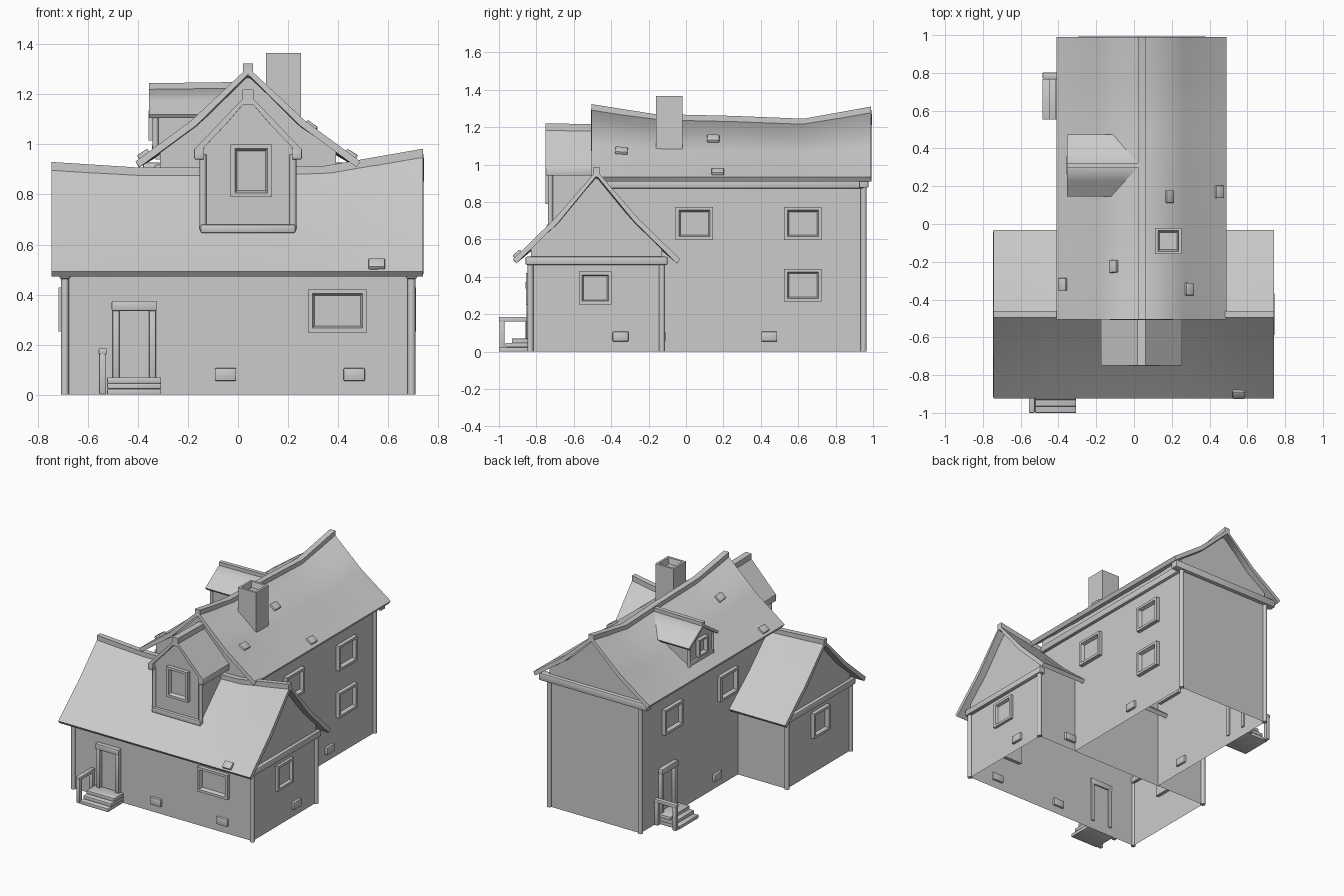
import bpy, bmesh, math
from mathutils import Matrix, Vector

if "Cube" in bpy.data.objects:
    bpy.data.objects.remove(bpy.data.objects["Cube"], do_unlink=True)

grey = bpy.data.materials.new("plain grey")
grey.use_nodes = True
COLOUR = (0.6, 0.6, 0.6, 1)
grey.diffuse_color = COLOUR
grey.node_tree.nodes["Principled BSDF"].inputs["Base Color"].default_value = COLOUR


def finish(name, bm, angle=40, bevel=0, thick=0):
    me = bpy.data.meshes.new(name)
    bm.to_mesh(me)
    bm.free()
    me.materials.append(grey)
    ob = bpy.data.objects.new(name, me)
    bpy.context.collection.objects.link(ob)
    bpy.ops.object.select_all(action="DESELECT")
    ob.select_set(True)
    bpy.context.view_layer.objects.active = ob
    if thick:
        m = ob.modifiers.new("thickness", "SOLIDIFY")
        m.thickness, m.offset = thick, -1
        bpy.ops.object.modifier_apply(modifier=m.name)
    if bevel:
        m = ob.modifiers.new("soft edges", "BEVEL")
        m.width, m.segments = bevel, 2
        bpy.ops.object.modifier_apply(modifier=m.name)
    bpy.ops.object.shade_smooth_by_angle(angle=math.radians(angle))
    return ob


def box(name, lo, hi, mat=Matrix(), bevel=0.005):
    lo, hi = Vector(lo), Vector(hi)
    bm = bmesh.new()
    bmesh.ops.create_cube(bm, size=1, matrix=mat @ Matrix.Translation((lo + hi) / 2)
                          @ Matrix.Diagonal((*(hi - lo), 1)))
    return finish(name, bm, bevel=bevel)


def post(name, x, y, z0, z1, r=0.016):
    bm = bmesh.new()
    bmesh.ops.create_cone(bm, cap_ends=True, segments=10, radius1=r, radius2=r, depth=z1 - z0,
                          matrix=Matrix.Translation((x, y, (z0 + z1) / 2)))
    return finish(name, bm)


def lerp(points, v):
    for (a, za), (b, zb) in zip(points, points[1:]):
        if v <= b or b == points[-1][0]:
            return za + (zb - za) * (v - a) / (b - a)


class Gable:
    """A pitched volume; ridge is a list of (distance along, height)."""

    def __init__(self, name, axis, centre, half, eave, ridge, knee=0.44):
        self.name, self.axis, self.centre = name, axis, centre
        self.half, self.eave, self.ridge, self.knee = half, eave, ridge, knee

    def point(self, u, v, z):
        return Vector((self.centre + u, v, z) if self.axis == "y" else (v, self.centre + u, z))

    def height(self, u, v):
        f = lerp([(0, 1), (0.5, self.knee), (1, 0)], min(abs(u) / self.half, 1))
        return self.eave + (lerp(self.ridge, v) - self.eave) * f

    def roof(self, thick=0.028, nv=8):
        bm = bmesh.new()
        v0, v1 = self.ridge[0][0], self.ridge[-1][0]
        rows = []
        for j in range(nv + 1):
            v = v0 + (v1 - v0) * j / nv
            rows.append([bm.verts.new(self.point(u, v, self.height(u, v))) for u in
                         (self.half * i / 2 for i in range(-2, 3))])
        for r, s in zip(rows, rows[1:]):
            for i in range(4):
                f = bm.faces.new((r[i], r[i + 1], s[i + 1], s[i]))
                f.normal_update()
                if f.normal.z < 0:
                    f.normal_flip()
        finish(self.name + "_roof", bm, angle=88, thick=thick)

    def walls(self, half, v0, v1, base):
        bm = bmesh.new()
        us = [-half, -self.half / 2, 0, self.half / 2, half]
        ends = []
        for v in (v0, v1):
            pts = [(-half, base)] + [(u, self.height(u, v) - 0.018) for u in us] + [(half, base)]
            ends.append([bm.verts.new(self.point(u, v, z)) for u, z in pts])
            bm.faces.new(ends[-1])
        a, b = ends
        for i, k in ((0, 1), (-2, -1)):
            bm.faces.new((a[i], a[k], b[k], b[i]))
        bmesh.ops.recalc_face_normals(bm, faces=bm.faces)
        finish(self.name + "_walls", bm, angle=25)

    def ridge_beam(self, w=0.02, low=0.035, high=0.015):
        bm = bmesh.new()
        rings = [[bm.verts.new(self.point(u, v, z + d)) for u, d in
                  ((-w, -low), (w, -low), (w, high), (-w, high))] for v, z in self.ridge]
        for r, s in zip(rings, rings[1:]):
            for i in range(4):
                bm.faces.new((r[i], r[(i + 1) % 4], s[(i + 1) % 4], s[i]))
        bm.faces.new(rings[0])
        bm.faces.new(rings[-1])
        bmesh.ops.recalc_face_normals(bm, faces=bm.faces)
        finish(self.name + "_ridge_beam", bm)

    def cross_beam(self, v, half, z, r=0.022):
        a, b = self.point(-half, v, z), self.point(half, v, z)
        off = Vector((r, r, r)) - (b - a).normalized() * r
        box(self.name + "_cross_beam", a - off, b + off, bevel=0.008)

    def tile(self, u, v):
        e = 0.01
        z = self.height(u, v)
        du = self.point(u + e, v, self.height(u + e, v)) - self.point(u, v, z)
        dv = self.point(u, v + e, self.height(u, v + e)) - self.point(u, v, z)
        n = du.cross(dv).normalized()
        n = n if n.z > 0 else -n
        along = dv.normalized()
        m = Matrix((along, n.cross(along), n)).transposed().to_4x4()
        m.translation = self.point(u, v, z)
        box(self.name + "_loose_tile", (-0.033, -0.025, -0.01), (0.033, 0.025, 0.016), m)


def on_wall(x, y, z, turn):
    return Matrix.Translation((x, y, z)) @ Matrix.Rotation(math.radians(turn), 4, "Z")


def window(name, x, y, z, turn, w, h, frame=0.024):
    """Framed opening whose local -y points out of the wall."""
    bm = bmesh.new()
    bmesh.ops.create_cube(bm, size=1, matrix=Matrix.Translation((0, -0.002, 0))
                          @ Matrix.Diagonal((w, 0.05, h, 1)))
    front = min(bm.faces, key=lambda f: f.calc_center_median().y)
    bmesh.ops.inset_region(bm, faces=[front], thickness=frame)
    bmesh.ops.inset_region(bm, faces=[front], thickness=0.012, depth=-0.024)
    bm.transform(on_wall(x, y, z, turn))
    finish(name, bm, angle=70)


def brick(x, y, z, turn, w=0.085):
    box("wall_brick", (-w / 2, -0.018, -0.026), (w / 2, 0.015, 0.026), on_wall(x, y, z, turn))


def doorway(name, x, y, turn, depth=0.172):
    m = on_wall(x, y, 0, turn)
    for s in (-1, 1):
        box(name + "_jamb", (s * 0.073 - 0.014, -0.025, 0.06), (s * 0.073 + 0.014, 0.01, 0.34), m)
    box(name + "_lintel", (-0.09, -0.03, 0.335), (0.09, 0.01, 0.375), m)
    for i in range(3):
        box(name + "_step", (-0.108, -depth * (1 - 0.2 * i), 0.023 * i),
            (0.108, 0, 0.023 * (i + 1)), m, 0.003)
    for d in (depth - 0.016, 0.016):
        box(name + "_rail_post", (-0.14, -d - 0.014, 0), (-0.112, -d + 0.014, 0.17), m)
    box(name + "_handrail", (-0.142, -depth, 0.16), (-0.11, 0, 0.185), m)


# Tall rear wing
REAR_HALF = 0.352
RIGHT, LEFT = 0.04 + REAR_HALF, 0.04 - REAR_HALF
rear = Gable("rear_wing", "y", 0.04, 0.45, 0.932,
             [(-0.505, 1.308), (-0.17, 1.255), (0.25, 1.245), (0.63, 1.23), (0.99, 1.295)])
rear.roof()
rear.ridge_beam()
rear.walls(REAR_HALF, -0.13, 0.95, 0)
rear.name = "rear_wing_upper_front"
rear.walls(REAR_HALF, -0.46, -0.13, 0.5)
rear.name = "rear_wing"
rear.cross_beam(0.95, 0.42, 0.902, 0.026)
for x in (LEFT, RIGHT):
    post("rear_corner_post", x, 0.95, 0, 0.89)
    box("rear_eave_beam", (x - 0.022, -0.45, 0.872), (x + 0.022, 0.95, 0.92), bevel=0.008)
for u, v in ((0.25, -0.345), (0.145, 0.145), (0.41, 0.17), (-0.145, -0.225), (-0.415, -0.32)):
    rear.tile(u, v)

# Low front wing
front = Gable("front_wing", "x", -0.478, 0.447, 0.493,
              [(-0.745, 0.915), (-0.4, 0.893), (0, 0.893), (0.35, 0.9), (0.74, 0.968)], 0.46)
front.roof()
front.ridge_beam(0.018)
front.walls(0.35, -0.69, 0.692, 0)
for x in (-0.692, 0.694):
    front.cross_beam(x, 0.38, 0.485)
    for y in (-0.832, -0.128):
        post("front_corner_post", x, y, 0, 0.47)
front.tile(-0.42, 0.555)

# Front dormer
dormer = Gable("front_dormer", "y", 0.04, 0.215, 0.98, [(-0.75, 1.205), (-0.44, 1.2)], 0.5)
dormer.roof(0.022, 2)
dormer.ridge_beam(0.022, 0.045)
dormer.walls(0.175, -0.725, -0.44, 0.655)
dormer.cross_beam(-0.727, 0.19, 0.663, 0.018)
for s in (-1, 1):
    x = 0.04 + s * 0.18
    post("front_dormer_post", x, -0.725, 0.66, 0.96, 0.014)
    box("front_dormer_eave_beam", (x + s * 0.015 - 0.02, -0.75, 0.94),
        (x + s * 0.015 + 0.02, -0.46, 0.985))
window("front_dormer_window", 0.053, -0.725, 0.895, 0, 0.165, 0.21)

# Side dormer
side = Gable("side_dormer", "x", 0.31, 0.165, 1.12, [(-0.355, 1.23), (0.02, 1.235)], 0.5)
side.roof(0.018, 2)
side.ridge_beam(0.014, 0.016)
side.walls(0.13, -0.33, -0.05, 0.94)
side.cross_beam(-0.33, 0.13, 0.99, 0.013)
for s in (-1, 1):
    post("side_dormer_post", -0.33, 0.31 + s * 0.13, 0.96, 1.115, 0.012)
window("side_dormer_window", -0.33, 0.31, 1.075, -90, 0.1, 0.12, 0.018)

# Chimney with a hollow top
bm = bmesh.new()
bmesh.ops.create_cube(bm, size=1, matrix=Matrix.Translation((0.182, -0.09, 1.208))
                      @ Matrix.Diagonal((0.14, 0.14, 0.315, 1)))
top = max(bm.faces, key=lambda f: f.calc_center_median().z)
bmesh.ops.inset_region(bm, faces=[top], thickness=0.022)
bmesh.ops.inset_region(bm, faces=[top], thickness=0.012, depth=-0.04)
finish("chimney", bm, angle=30)

# Windows
for y, z in ((0.045, 0.685), (0.625, 0.685), (0.625, 0.355)):
    window("rear_right_window", RIGHT, y, z, 90, 0.2, 0.175)
for y in (0.0, 0.61):
    window("rear_left_window", LEFT, y, 0.685, -90, 0.2, 0.175)
window("front_wide_window", 0.398, -0.828, 0.335, 0, 0.235, 0.172)
for x, turn in ((0.684, 90), (-0.69, -90)):
    window("front_side_window", x, -0.485, 0.34, turn, 0.175, 0.175)

# Doorways with steps and handrails
doorway("front_door", -0.415, -0.828, 0)
doorway("side_door", LEFT, 0.66, -90)

# Loose wall bricks
for x, y, turn in ((-0.05, -0.828, 0), (0.465, -0.828, 0), (0.692, -0.35, 90),
                   (RIGHT, 0.445, 90), (LEFT, 0.11, -90), (0.44, -0.128, 180)):
    brick(x, y, 0.08, turn)
